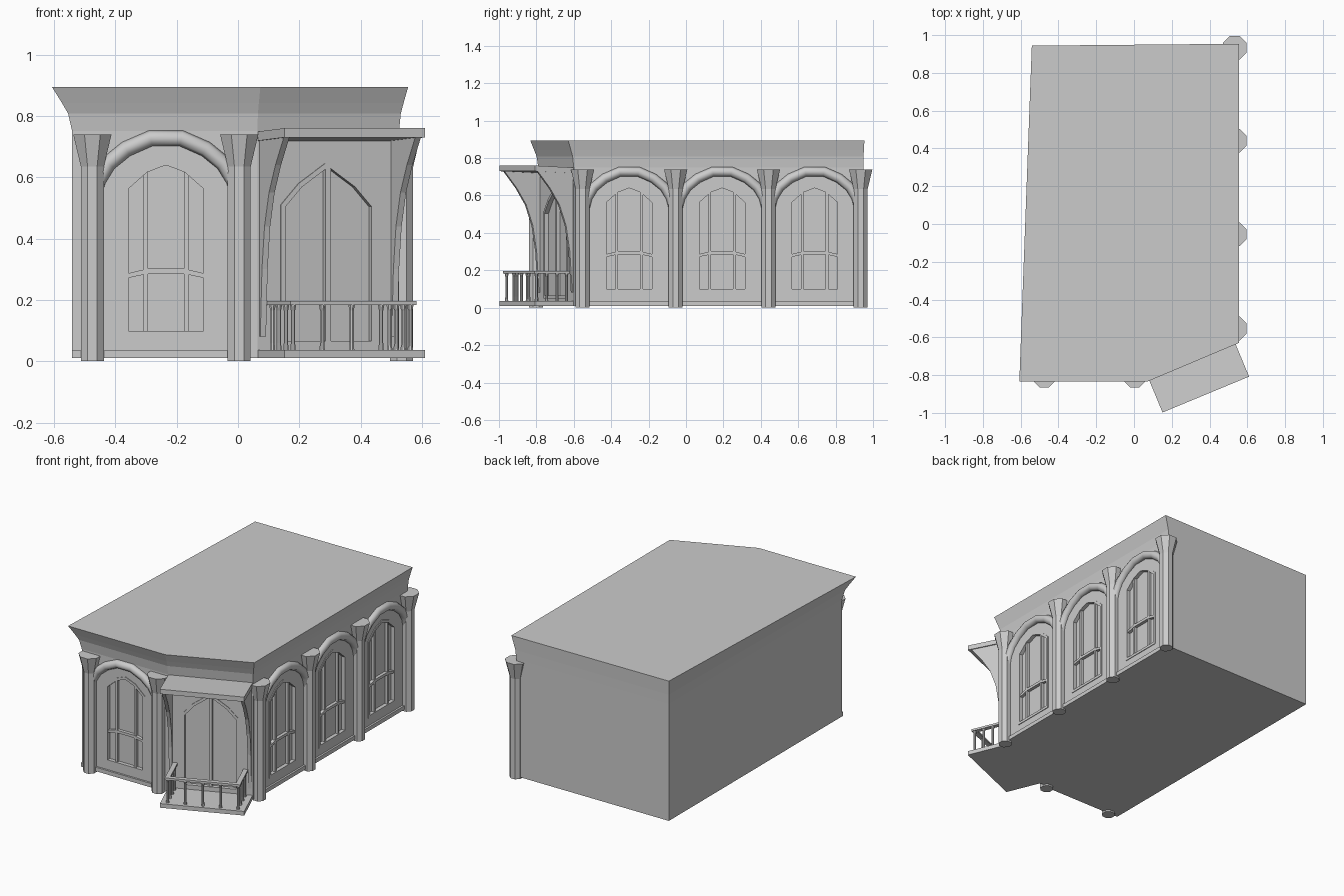
import bpy, bmesh, math
from mathutils import Matrix, Vector

if "Cube" in bpy.data.objects:
    bpy.data.objects.remove(bpy.data.objects["Cube"])


def finish(name, bm):
    bmesh.ops.recalc_face_normals(bm, faces=bm.faces)
    me = bpy.data.meshes.new(name)
    bm.to_mesh(me)
    bm.free()
    ob = bpy.data.objects.new(name, me)
    bpy.context.collection.objects.link(ob)
    return ob


def frame(x, y, deg):
    # wall frame: x runs along the wall, -y points outward
    return Matrix.Translation((x, y, 0)) @ Matrix.Rotation(math.radians(deg), 4, 'Z')


def prism(name, pts, a, b, M=Matrix(), axis='Y', ring=0):
    # outline extruded along an axis from a to b; ring > 0 leaves only a border
    make = {'X': lambda p: (a, p[0], p[1]), 'Y': lambda p: (p[0], a, p[1]),
            'Z': lambda p: (p[0], p[1], a)}[axis]
    step = Vector([(b - a) * (c == axis) for c in 'XYZ'])
    bm = bmesh.new()
    f = bm.faces.new([bm.verts.new(make(p)) for p in pts])
    bm.normal_update()
    if ring:
        bmesh.ops.inset_individual(bm, faces=[f], thickness=ring, use_even_offset=True)
        bmesh.ops.delete(bm, geom=[f], context='FACES')
    ext = bmesh.ops.extrude_face_region(bm, geom=bm.faces[:])
    bmesh.ops.translate(bm, vec=step,
                        verts=[v for v in ext['geom'] if isinstance(v, bmesh.types.BMVert)])
    bm.transform(M)
    return finish(name, bm)


def box(name, x0, x1, y0, y1, z0, z1, M=Matrix()):
    return prism(name, [(x0, z0), (x1, z0), (x1, z1), (x0, z1)], y0, y1, M)


def loft(name, rings):
    bm = bmesh.new()
    rows = [[bm.verts.new(p) for p in r] for r in rings]
    n = len(rows[0])
    for lo, hi in zip(rows, rows[1:]):
        for i in range(n):
            bm.faces.new((lo[i], lo[(i + 1) % n], hi[(i + 1) % n], hi[i]))
    bm.faces.new(rows[0][::-1])
    bm.faces.new(rows[-1])
    return finish(name, bm)


def turned(name, profile, sides, x, y):
    # flat-sided post from (apothem, height) pairs
    k = 1 / math.cos(math.pi / sides)
    ang = [(i + 0.5) * math.tau / sides for i in range(sides)]
    return loft(name, [[(x + r * k * math.cos(t), y + r * k * math.sin(t), z) for t in ang]
                       for r, z in profile])


def mirrored(half):
    # left half of an outline, bottom to top, completed on the right
    return half + [(-u, z) for u, z in reversed(half)]


def outline(k, z):
    return [(-0.541 - 0.066 * k, -0.79 - 0.043 * k, z), (0.063 + 0.01 * k, -0.79 - 0.043 * k, z),
            (0.525 + 0.03 * k, -0.6 - 0.03 * k, z), (0.525 + 0.03 * k, 0.948 + 0.006 * k, z),
            (-0.541, 0.944, z)]


FRONT = frame(-0.235, -0.79, 0)
CORNER = frame(0.294, -0.695, 22.5)
SIDES = [frame(0.525, y, 90) for y in (-0.304, 0.193, 0.688)]

# Walls and flared cornice with flat roof
walls = prism("walls", [p[:2] for p in outline(0, 0)], 0.01, 0.75, axis='Z')
loft("cornice_roof", [outline(k, z) for k, z in
                      ((0, 0.75), (0.2, 0.808), (0.5, 0.842), (1, 0.895))])


def recess(pts, M):
    cutter = prism("recess_cutter", pts, -0.05, 0.02, M)
    cutter.hide_render = True
    cutter.display_type = 'WIRE'
    mod = walls.modifiers.new("recess", 'BOOLEAN')
    mod.operation, mod.solver, mod.object = 'DIFFERENCE', 'EXACT', cutter


# Columns with flared capitals
for x, y in [(-0.475, -0.802), (0.004, -0.802)] + [(0.534, y) for y in (-0.553, -0.055, 0.441, 0.934)]:
    turned("column", [(0.0375, 0), (0.0375, 0.635), (0.0625, 0.74)], 8, x, y)

# Window bays: frame, bars, round arch moulding and plinth
window = mirrored([(-0.138, 0.083), (-0.138, 0.57), (-0.07, 0.63), (-0.005, 0.655)])
transom = [(-0.13, 0.27), (-0.06, 0.285), (0.06, 0.285), (0.13, 0.27),
           (0.13, 0.285), (0.06, 0.302), (-0.06, 0.302), (-0.13, 0.285)]
arch = mirrored([(-0.238, 0.53), (-0.222, 0.59), (-0.188, 0.645), (-0.13, 0.692), (-0.05, 0.727)])
for M in [FRONT] + SIDES:
    recess(window, M)
    prism("window_frame", window, -0.004, 0.021, M, ring=0.016)
    prism("window_transom", transom, 0.0, 0.021, M)
    for s in (-1, 1):
        box("window_mullion", s * 0.066 - 0.007, s * 0.066 + 0.007, 0.002, 0.021, 0.09, 0.622, M)
    box("plinth", -0.23, 0.23, -0.012, 0.01, 0.01, 0.035, M)

    cu = bpy.data.curves.new("arch_moulding", 'CURVE')
    cu.dimensions = '3D'
    cu.bevel_depth, cu.bevel_resolution, cu.use_fill_caps = 0.026, 2, True
    sp = cu.splines.new('POLY')
    sp.points.add(len(arch) - 1)
    for p, (u, z) in zip(sp.points, arch):
        p.co = (u, -0.004, z, 1)
    ob = bpy.data.objects.new("arch_moulding", cu)
    ob.matrix_world = M
    bpy.context.collection.objects.link(ob)

# Front wall plinth reaching the left corner
box("plinth_end", -0.541, -0.46, -0.80, -0.78, 0.01, 0.035)

# Double door on the corner wall
door = mirrored([(-0.168, 0.05), (-0.168, 0.51), (-0.105, 0.58), (-0.012, 0.645)])
recess(door, CORNER)
prism("door_frame", door, -0.004, 0.021, CORNER, ring=0.016)
box("door_centre_post", -0.01, 0.01, 0.0, 0.021, 0.06, 0.635, CORNER)

# Balcony floor and slightly tilted awning
box("balcony_floor", -0.248, 0.248, -0.225, 0.02, 0.01, 0.036, CORNER)
prism("awning", [(-0.225, 0.73), (0.02, 0.718), (0.02, 0.748), (-0.225, 0.76)],
      -0.248, 0.248, CORNER, axis='X')

# Curved awning brackets
bracket = [(0.01, 0.08), (-0.006, 0.08), (-0.02, 0.30), (-0.042, 0.44), (-0.08, 0.55),
           (-0.135, 0.64), (-0.21, 0.735), (0.01, 0.735)]
for u in (-0.232, 0.232):
    prism("awning_bracket", bracket, u - 0.01, u + 0.01, CORNER, axis='X')

# Balcony railing
box("front_rail", -0.222, 0.222, -0.215, -0.187, 0.184, 0.197, CORNER)
for s in (-1, 1):
    box("side_rail", s * 0.207 - 0.014, s * 0.207 + 0.014, -0.187, 0.01, 0.184, 0.197, CORNER)
spots = [(u, -0.2) for u in (-0.207, -0.104, 0, 0.104, 0.207)]
spots += [(s * 0.207, d) for s in (-1, 1) for d in (-0.14, -0.08, -0.025)]
for u, d in spots:
    p = CORNER @ Vector((u, d, 0))
    turned("baluster", [(0.009, 0.034), (0.007, 0.06), (0.007, 0.165), (0.011, 0.185)], 8, p.x, p.y)
